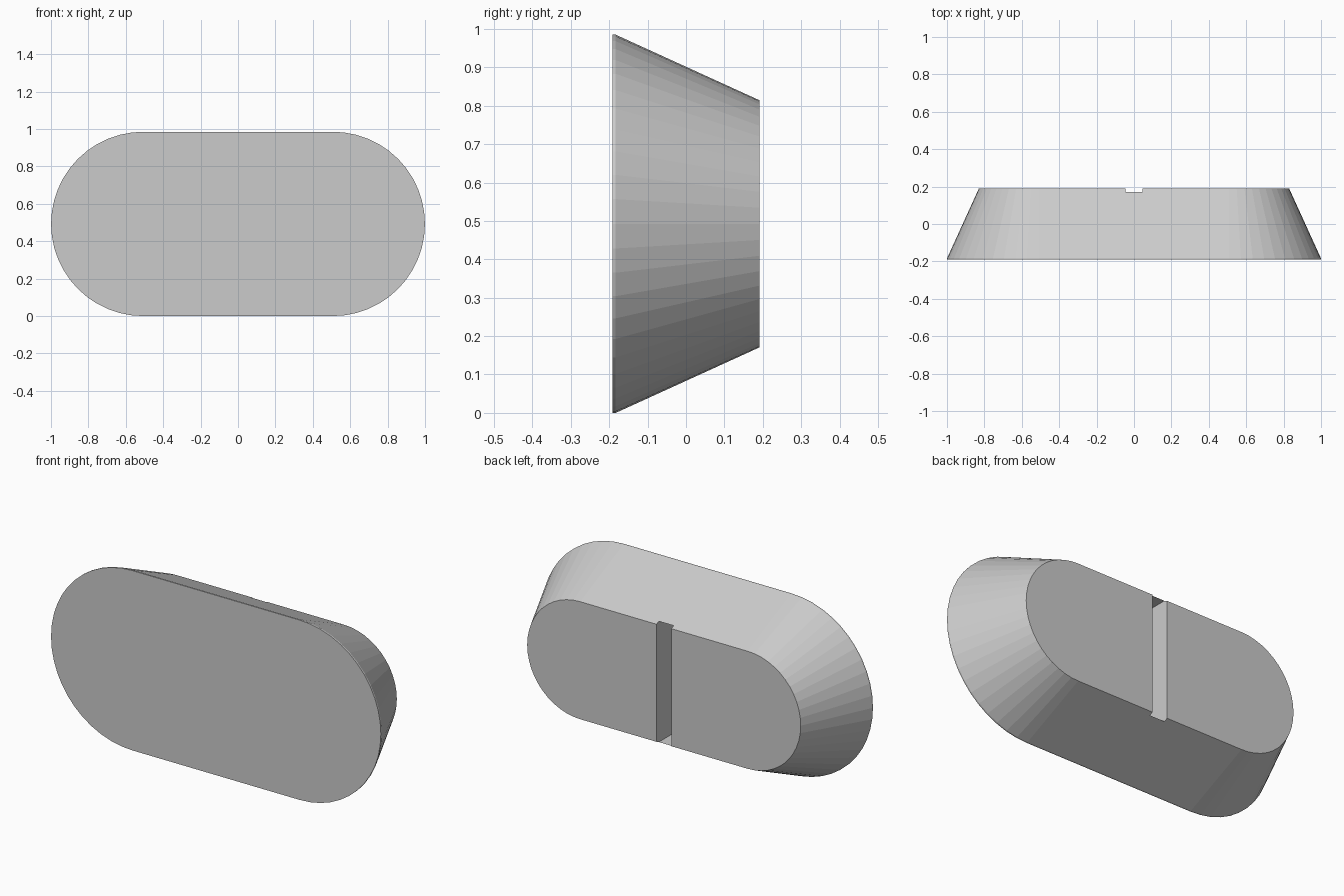
import bpy, bmesh, math

if "Cube" in bpy.data.objects:
    bpy.data.objects.remove(bpy.data.objects["Cube"])

ZC = 0.4925      # height of the centre line
CX = 0.507       # half length of the straight part
SEG = 24         # sides per rounded end


def stadium_ring(bm, y, r):
    """Closed loop of vertices around a rounded-end outline."""
    ring = []
    for side, start in ((1, -math.pi / 2), (-1, math.pi / 2)):
        for i in range(SEG + 1):
            a = start + math.pi * i / SEG
            ring.append(bm.verts.new((side * CX + r * math.cos(a), y, ZC + r * math.sin(a))))
    return ring


def make_object(name, bm):
    bmesh.ops.recalc_face_normals(bm, faces=bm.faces)
    mesh = bpy.data.meshes.new(name)
    bm.to_mesh(mesh)
    bm.free()
    obj = bpy.data.objects.new(name, mesh)
    bpy.context.collection.objects.link(obj)
    return obj


# Tapered body with a thin straight lip at the front
bm = bmesh.new()
rings = [stadium_ring(bm, y, r) for y, r in ((-0.191, 0.4925), (-0.183, 0.4925), (0.191, 0.322))]
for a, b in zip(rings, rings[1:]):
    for i in range(len(a)):
        j = (i + 1) % len(a)
        bm.faces.new((a[i], a[j], b[j], b[i]))
bm.faces.new(rings[0])
bm.faces.new(rings[-1])
body = make_object("tapered_body", bm)

# Deep upright slot in the back face, just breaking through the sloped edges
bm = bmesh.new()
bmesh.ops.create_cube(bm, size=1)
bmesh.ops.scale(bm, vec=(0.09, 0.4, 0.662), verts=bm.verts)
bmesh.ops.translate(bm, vec=(0, 0.2, ZC), verts=bm.verts)
cutter = make_object("slot_cutter", bm)
cutter.hide_render = True
cutter.hide_set(True)
cutter.display_type = 'WIRE'

cut = body.modifiers.new("back_slot", 'BOOLEAN')
cut.operation = 'DIFFERENCE'
cut.solver = 'EXACT'
cut.object = cutter
